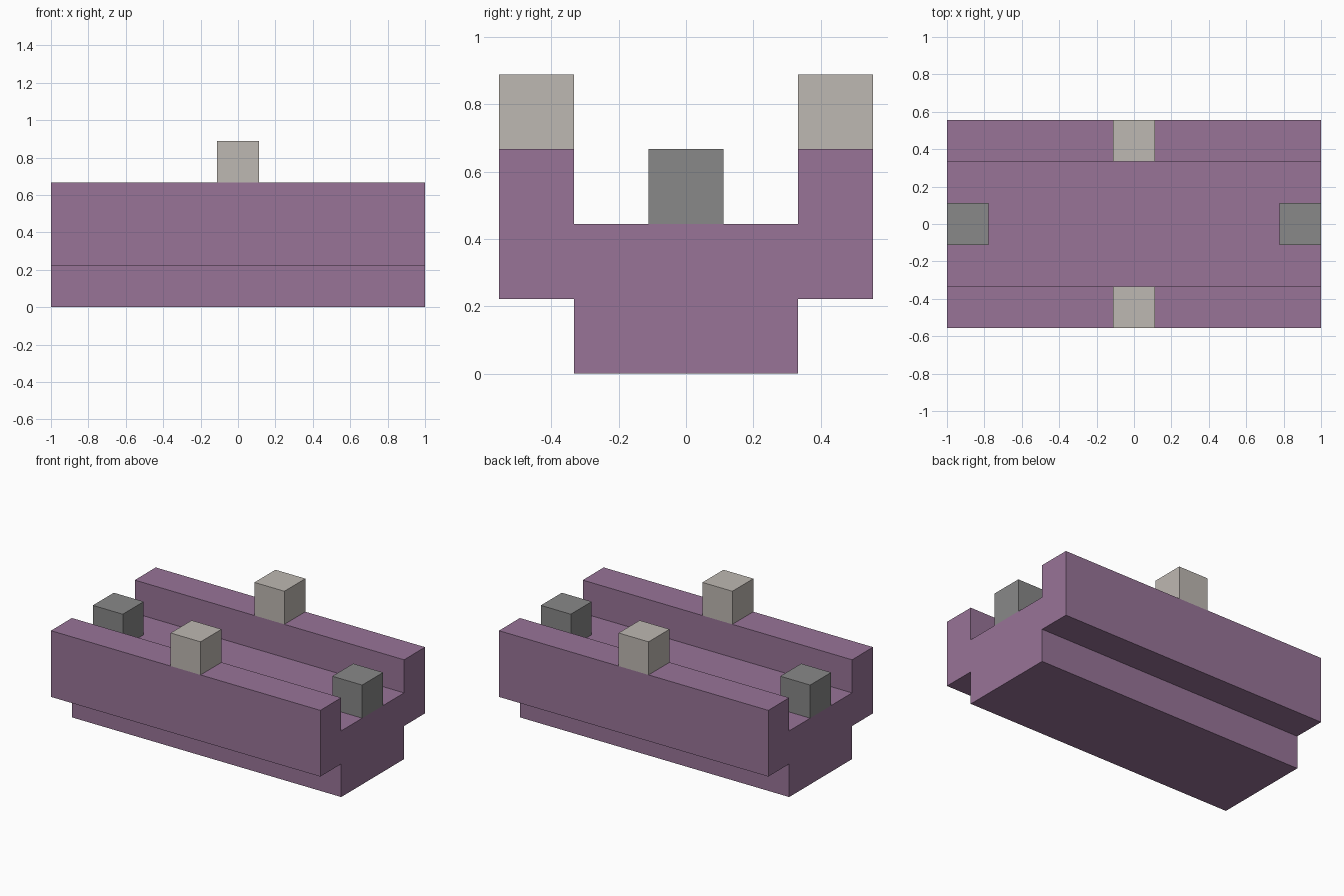
import bpy
import bmesh

cube = bpy.data.objects.get("Cube")
if cube:
    bpy.data.objects.remove(cube, do_unlink=True)

U = 2 / 9  # grid unit: the body is nine units long


def material(name, rgb):
    mat = bpy.data.materials.new(name)
    mat.use_nodes = True
    colour = (*rgb, 1)
    mat.diffuse_color = colour
    mat.node_tree.nodes["Principled BSDF"].inputs["Base Color"].default_value = colour
    return mat


def finish(name, bm, mat):
    bmesh.ops.recalc_face_normals(bm, faces=bm.faces)
    mesh = bpy.data.meshes.new(name)
    bm.to_mesh(mesh)
    bm.free()
    mesh.materials.append(mat)
    obj = bpy.data.objects.new(name, mesh)
    bpy.context.collection.objects.link(obj)
    return obj


def block(name, x, y, z, mat):
    """One-unit cube standing on height z."""
    bm = bmesh.new()
    bmesh.ops.create_cube(bm, size=U)
    bmesh.ops.translate(bm, verts=bm.verts, vec=(x * U, y * U, (z + 0.5) * U))
    return finish(name, bm, mat)


purple = material("muted purple", (0.314, 0.174, 0.312))
grey = material("mid grey", (0.246, 0.246, 0.246))
stone = material("pale stone", (0.515, 0.48, 0.445))

# Body: channel cross-section extruded along x
half = [(1.5, 0), (1.5, 1), (2.5, 1), (2.5, 3), (1.5, 3), (1.5, 2)]
profile = half + [(-y, z) for y, z in reversed(half)]
bm = bmesh.new()
section = bm.faces.new([bm.verts.new((-4.5 * U, y * U, z * U)) for y, z in profile])
result = bmesh.ops.extrude_face_region(bm, geom=[section], use_keep_orig=True)
moved = [g for g in result["geom"] if isinstance(g, bmesh.types.BMVert)]
bmesh.ops.translate(bm, verts=moved, vec=(9 * U, 0, 0))
finish("channel_body", bm, purple)

# Blocks on the rails and at the ends of the channel floor
block("front_rail_block", 0, -2, 3, stone)
block("back_rail_block", 0, 2, 3, stone)
block("left_end_block", 4, 0, 2, grey)
block("right_end_block", -4, 0, 2, grey)
